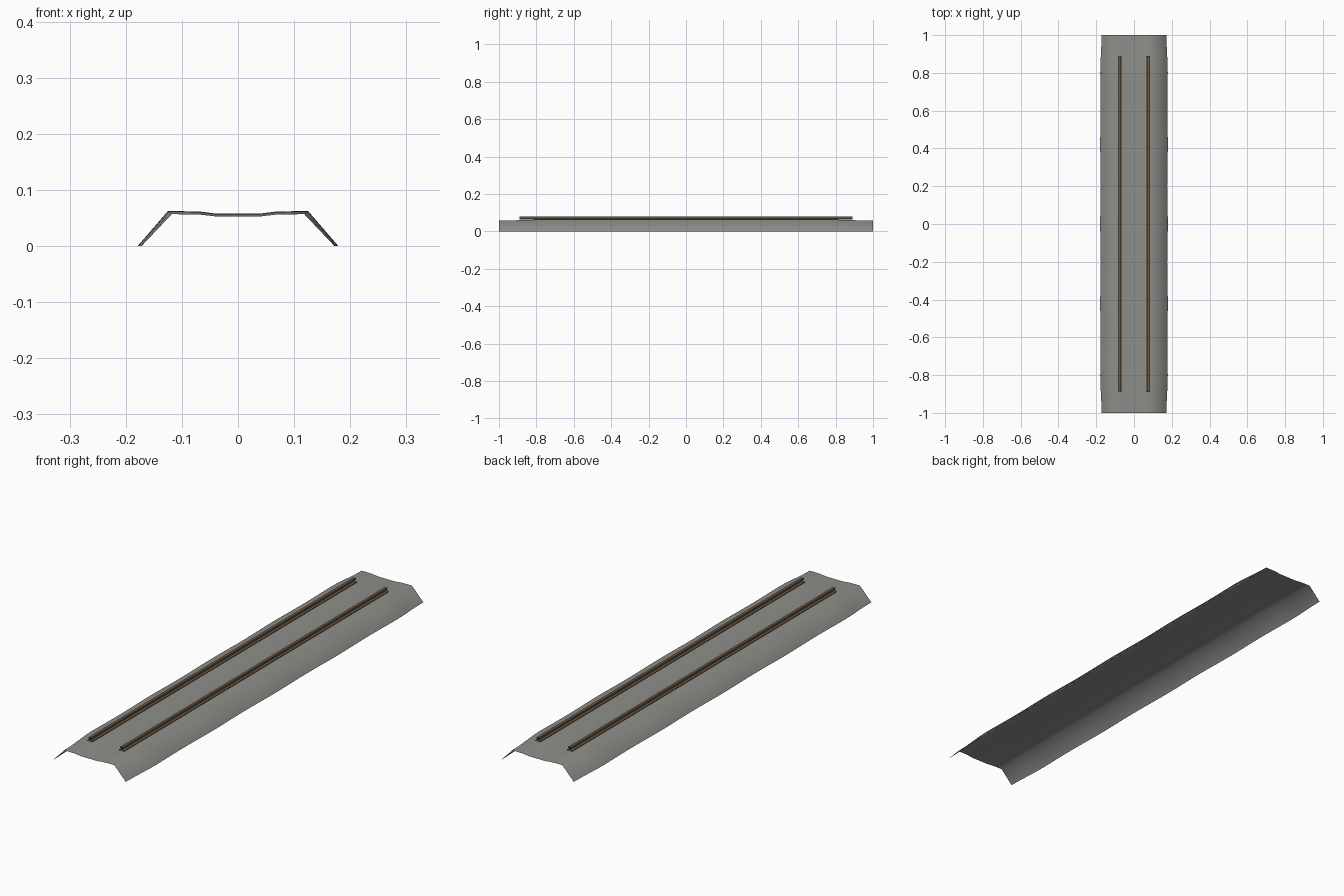
import bpy, math

if "Cube" in bpy.data.objects:
    bpy.data.objects.remove(bpy.data.objects["Cube"])


def material(name, rgb):
    m = bpy.data.materials.new(name)
    m.diffuse_color = (*rgb, 1)
    m.use_nodes = True
    m.node_tree.nodes["Principled BSDF"].inputs["Base Color"].default_value = m.diffuse_color
    return m


gravel = material("gravel grey", (0.27, 0.27, 0.255))
rust = material("rail brown", (0.15, 0.10, 0.06))


def loft(name, sections, mat, closed=False):
    """Sheet through equal-length cross-sections, front to back."""
    n = len(sections[0])
    verts = [p for s in sections for p in s]
    faces = []
    for r in range(len(sections) - 1):
        for i in range(n if closed else n - 1):
            j = (i + 1) % n
            faces.append((r * n + i, r * n + j, (r + 1) * n + j, (r + 1) * n + i))
    me = bpy.data.meshes.new(name)
    me.from_pydata(verts, [], faces)
    me.materials.append(mat)
    ob = bpy.data.objects.new(name, me)
    bpy.context.collection.objects.link(ob)
    return ob


# Ballast bed: open sheet, pinched at both ends with slightly wavy flanks
half = [(0.172, 0.0), (0.118, 0.057), (0.07, 0.0565), (0.04, 0.053)]
profile = [(-x, z) for x, z in half] + [(x, z) for x, z in reversed(half)]
sections = []
rows = 40
for r in range(rows + 1):
    y = -1 + 2 * r / rows
    bulge = min(1, (1 - abs(y)) / 0.2)
    bulge = bulge * bulge * (3 - 2 * bulge)
    row = []
    for x, z in profile:
        wave = bulge * (0.0055 + 0.0015 * math.cos(y * 15))
        dx = wave if abs(x) > 0.1 else 0
        dz = bulge * 0.0055 * z / 0.057
        row.append((x + math.copysign(dx, x), y, z + dz))
    sections.append(row)
bed = loft("ballast_bed", sections, gravel)
bed.data.polygons.foreach_set("use_smooth", [True] * len(bed.data.polygons))

# Rails: open-ended I-section with foot, web and head
side = [(0.011, 0.063), (0.011, 0.066), (0.003, 0.069),
        (0.003, 0.074), (0.006, 0.075), (0.006, 0.080)]
rail_profile = side + [(-x, z) for x, z in reversed(side)]
for name, cx in (("left_rail", -0.075), ("right_rail", 0.075)):
    loft(name, [[(cx + x, y, z) for x, z in rail_profile] for y in (0.89, -0.89)],
         rust, closed=True)

# Make bed normals face up
if bed.data.polygons[3].normal.z < 0:
    bed.data.flip_normals()
for name in ("left_rail", "right_rail"):
    me = bpy.data.objects[name].data
    if me.polygons[5].normal.z < 0:
        me.flip_normals()
